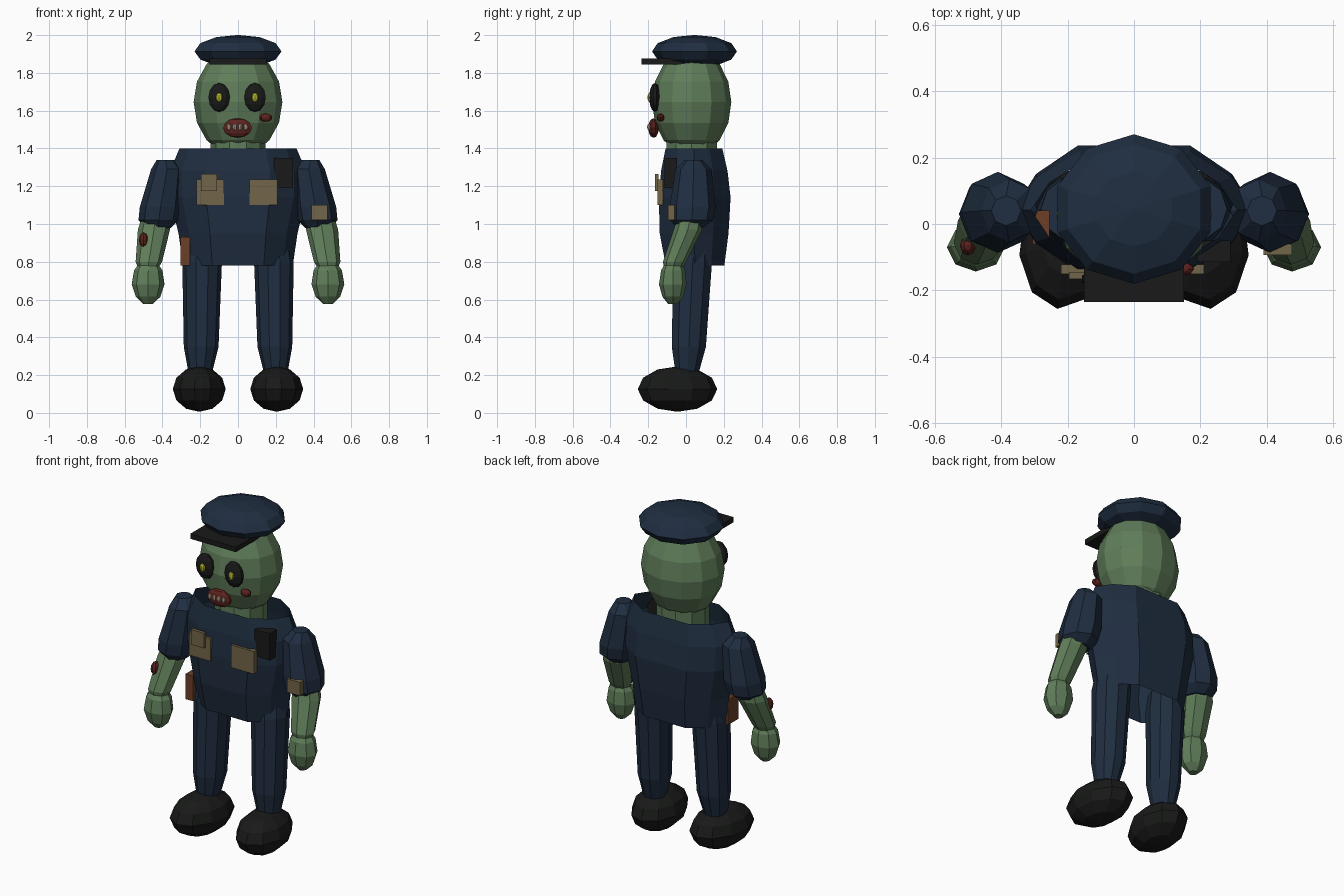
import bpy, bmesh, math


def material(name, rgb):
    m = bpy.data.materials.new(name)
    m.diffuse_color = (*rgb, 1)
    return m


NAVY = material("navy cloth", (0.014, 0.027, 0.052))
SKIN = material("green skin", (0.115, 0.205, 0.10))
BLACK = material("black", (0.009, 0.010, 0.009))
TAN = material("tan", (0.17, 0.13, 0.065))
RED = material("dark red", (0.11, 0.017, 0.013))
YELLOW = material("yellow", (0.5, 0.5, 0.03))
BONE = material("bone", (0.5, 0.42, 0.32))
BROWN = material("brown", (0.15, 0.05, 0.02))


def ball(name, loc, radii, mat, segs=8, rings=6, turn=0):
    bpy.ops.mesh.primitive_uv_sphere_add(segments=segs, ring_count=rings, radius=1, location=loc)
    o = bpy.context.object
    o.name, o.scale, o.rotation_euler.z = name, radii, turn
    o.data.materials.append(mat)
    return o


def box(name, x, y, z, mat):
    """Box from (min, max) ranges."""
    bpy.ops.mesh.primitive_cube_add(size=1, location=[sum(r) / 2 for r in (x, y, z)])
    o = bpy.context.object
    o.name, o.scale = name, [r[1] - r[0] for r in (x, y, z)]
    o.data.materials.append(mat)
    return o


def polygon(n):
    return [(math.cos(2 * math.pi * i / n), math.sin(2 * math.pi * i / n)) for i in range(n)]


def loft(name, rings, section, mat, caps=True):
    """Skin horizontal rings given as (x, y, z, rx, ry)."""
    bm = bmesh.new()
    rows = [[bm.verts.new((x + rx * u, y + ry * v, z)) for u, v in section]
            for x, y, z, rx, ry in rings]
    n = len(section)
    for a, b in zip(rows, rows[1:]):
        for i in range(n):
            j = (i + 1) % n
            bm.faces.new((a[i], a[j], b[j], b[i]))
    if caps:
        bm.faces.new(rows[0][::-1])
        bm.faces.new(rows[-1])
    bmesh.ops.recalc_face_normals(bm, faces=bm.faces)
    me = bpy.data.meshes.new(name)
    bm.to_mesh(me)
    bm.free()
    me.materials.append(mat)
    o = bpy.data.objects.new(name, me)
    bpy.context.collection.objects.link(o)
    return o


# Head, neck and cap
ball("head", (0, 0.03, 1.645), (0.235, 0.21, 0.285), SKIN, 12, 8)
loft("neck", [(0, 0.03, 1.28, 0.145, 0.14), (0, 0.03, 1.50, 0.145, 0.14)], polygon(10), SKIN)
ball("cap_crown", (0, 0.045, 1.914), (0.242, 0.225, 0.087), NAVY, 10, 6)
box("cap_visor", (-0.15, 0.15), (-0.235, 0.0), (1.845, 1.875), BLACK)

# Face
for side, x in (("left", -0.10), ("right", 0.09)):
    ball(side + "_eye_socket", (x, -0.165, 1.67), (0.06, 0.03, 0.077), BLACK, 10, 6)
    ball(side + "_pupil", (x, -0.19, 1.67), (0.018, 0.014, 0.025), YELLOW)
ball("mouth", (-0.003, -0.172, 1.508), (0.08, 0.028, 0.052), RED, 10, 6)
for i in range(4):
    ball(f"tooth_{i + 1}", (-0.048 + 0.03 * i, -0.196, 1.513), (0.011, 0.01, 0.018), BONE)
ball("cheek_wound", (0.147, -0.135, 1.563), (0.034, 0.02, 0.022), RED)

# Shirt body, open at the collar and hem
half = [(1, 0), (0.82, 0.55), (0.47, 1), (-0.47, 1), (-0.82, 0.55)]
shirt = half + [(-u, -v) for u, v in half]
loft("shirt", [(0, 0.048, 0.78, 0.29, 0.155), (0, 0.043, 0.95, 0.315, 0.182),
               (0, 0.046, 1.14, 0.36, 0.19), (0, 0.044, 1.28, 0.36, 0.176),
               (0, 0.042, 1.40, 0.31, 0.150)], shirt, NAVY, caps=False)

# Limbs, mirrored left and right
for side, s in (("left", -1), ("right", 1)):
    loft(side + "_sleeve", [(s * 0.385, 0.04, 1.34, 0.045, 0.045), (s * 0.375, 0.04, 1.29, 0.085, 0.095),
                            (s * 0.41, 0.035, 1.09, 0.11, 0.122), (s * 0.42, 0.03, 1.02, 0.107, 0.112),
                            (s * 0.42, 0.02, 0.98, 0.065, 0.07)], polygon(8), NAVY)
    loft(side + "_forearm", [(s * 0.435, 0.025, 1.05, 0.07, 0.065), (s * 0.445, 0.01, 0.97, 0.085, 0.075),
                             (s * 0.472, -0.06, 0.80, 0.07, 0.062), (s * 0.475, -0.066, 0.77, 0.055, 0.05)],
         polygon(8), SKIN)
    loft(side + "_hand", [(s * 0.475, -0.066, 0.79, 0.05, 0.045), (s * 0.475, -0.068, 0.755, 0.075, 0.064),
                          (s * 0.476, -0.07, 0.68, 0.087, 0.073), (s * 0.476, -0.07, 0.615, 0.065, 0.055),
                          (s * 0.476, -0.07, 0.577, 0.025, 0.025)], polygon(8), SKIN)
    loft(side + "_leg", [(s * 0.185, 0.045, 0.90, 0.095, 0.095), (s * 0.19, 0.035, 0.80, 0.105, 0.108),
                         (s * 0.195, 0.015, 0.35, 0.092, 0.095), (s * 0.2, 0.005, 0.20, 0.06, 0.062)],
         polygon(10), NAVY)
    ball(side + "_shoe", (s * 0.205, -0.045, 0.126), (0.14, 0.212, 0.12), BLACK, 10, 6, s * 0.12)

# Uniform details
box("left_pocket", (-0.22, -0.075), (-0.15, -0.122), (1.10, 1.235), TAN)
box("badge", (-0.195, -0.11), (-0.165, -0.145), (1.175, 1.265), TAN)
box("right_pocket", (0.06, 0.21), (-0.15, -0.122), (1.10, 1.235), TAN)
box("radio", (0.19, 0.29), (-0.115, -0.05), (1.19, 1.35), BLACK)
box("sleeve_patch", (0.39, 0.475), (-0.094, -0.06), (1.02, 1.10), TAN)
box("holster", (-0.305, -0.255), (-0.06, 0.04), (0.78, 0.93), BROWN)
ball("arm_wound", (-0.50, -0.065, 0.915), (0.024, 0.03, 0.04), RED)
